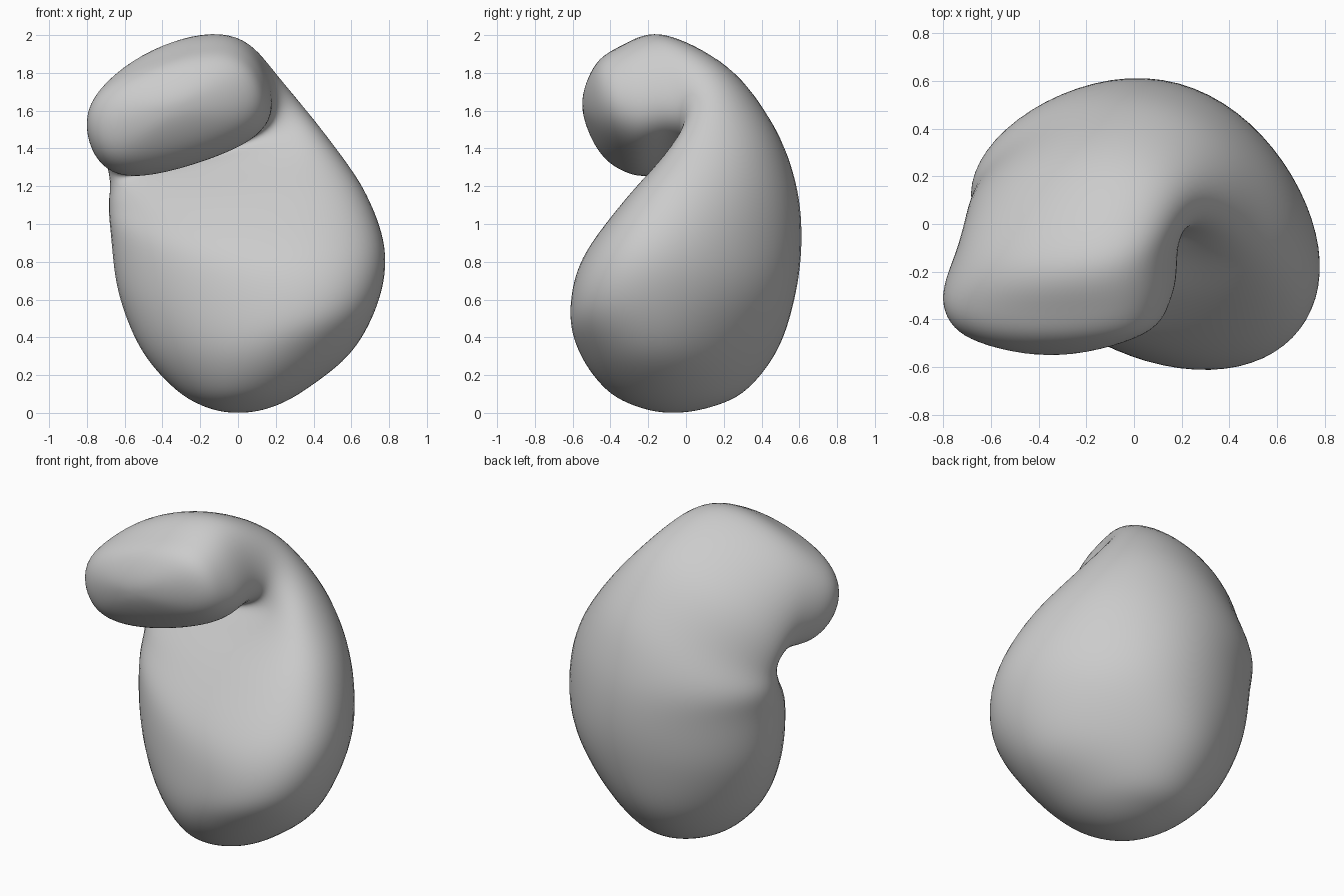
import bpy
import bmesh
from math import cos, sin, pi
from mathutils import Vector

SEGMENTS = 64     # points around each cross-section
STEPS = 8         # rings between neighbouring stations

if "Cube" in bpy.data.objects:
    bpy.data.objects.remove(bpy.data.objects["Cube"], do_unlink=True)


def make_material(name, colour):
    material = bpy.data.materials.new(name)
    material.use_nodes = True
    material.diffuse_color = colour
    shader = material.node_tree.nodes["Principled BSDF"]
    shader.inputs["Base Color"].default_value = colour
    shader.inputs["Roughness"].default_value = 0.6
    return material


def make_ring(left, right, front, back, square):
    """Smooth closed cross-section through four extreme points."""
    left, right, front, back = map(Vector, (left, right, front, back))
    centre = (left + right + front + back) / 4
    skew = (left + right - front - back) / 4
    width, depth = (right - left) / 2, (back - front) / 2
    ring = []
    for i in range(SEGMENTS):
        a = 2 * pi * i / SEGMENTS
        across = cos(a) + square * (cos(a) - cos(3 * a))
        along = sin(a) + square * (sin(a) + sin(3 * a))
        ring.append(centre + width * across + depth * along + skew * cos(2 * a))
    return ring


def half_turn(ring):
    """Mirror a ring through its pole so that the end cap rounds off."""
    half = SEGMENTS // 2
    return ring[half:] + ring[:half]


def spline(p, q, r, s, t):
    return (q * 2 + (r - p) * t + (p * 2 - q * 5 + r * 4 - s) * t ** 2
            + (q * 3 - p - r * 3 + s) * t ** 3) / 2


def loft(name, bottom, stations, tip, material):
    """Skin a closed body through the stations from one pole to the other."""
    rings = [make_ring(*station) for station in stations]
    rings = [[Vector(bottom)] * SEGMENTS] + rings + [[Vector(tip)] * SEGMENTS]
    rings = [half_turn(rings[1])] + rings + [half_turn(rings[-2])]

    bm = bmesh.new()
    skin = []
    for k in range(1, len(rings) - 2):
        for step in range(STEPS):
            points = zip(*rings[k - 1:k + 3])
            skin.append([bm.verts.new(spline(*p, step / STEPS)) for p in points])
    skin.append([bm.verts.new(p) for p in rings[-2]])
    for lower, upper in zip(skin, skin[1:]):
        for i in range(SEGMENTS):
            j = (i + 1) % SEGMENTS
            bm.faces.new((lower[i], lower[j], upper[j], upper[i]))
    bmesh.ops.remove_doubles(bm, verts=bm.verts, dist=0.0005)
    # Relax the ripples between stations
    for _ in range(6):
        bmesh.ops.smooth_vert(bm, verts=bm.verts, factor=0.5, use_axis_x=True,
                              use_axis_y=True, use_axis_z=True)
    bmesh.ops.recalc_face_normals(bm, faces=bm.faces)
    for face in bm.faces:
        face.smooth = True

    mesh = bpy.data.meshes.new(name)
    bm.to_mesh(mesh)
    bm.free()
    mesh.materials.append(material)
    obj = bpy.data.objects.new(name, mesh)
    bpy.context.collection.objects.link(obj)
    return obj


# Left, right, front and back extremes of each cross-section, then squareness
sack = [
    ((-.17, -.06, .03), (.18, -.08, .03), (0, -.25, .03), (0, .13, .03), 0),
    ((-.34, -.03, .13), (.37, -.1, .13), (.03, -.42, .12), (0, .32, .12), -.01),
    ((-.52, 0, .34), (.61, -.13, .33), (.1, -.56, .31), (.02, .49, .34), -.02),
    ((-.64, .04, .64), (.75, -.15, .61), (.2, -.61, .53), (.1, .58, .63), -.01),
    ((-.68, .08, .95), (.78, -.15, .88), (.16, -.54, .82), (.12, .61, .92), -.01),
]
# The upper part turns about the crease and curls over to the front
hood = [
    ((-.69, .13, 1.1), (.67, -.06, 1.18), (.06, -.31, 1.11), (.08, .58, 1.22), 0),
    ((-.68, .12, 1.22), (.47, .01, 1.44), (-.09, -.08, 1.31), (0, .47, 1.52), .01),
    ((-.7, .06, 1.34), (.27, .03, 1.64), (-.17, 0, 1.36), (-.17, .24, 1.8), .03),
    ((-.73, -.08, 1.42), (.18, -.08, 1.74), (-.19, -.1, 1.36), (-.33, -.14, 1.97), .04),
    ((-.79, -.3, 1.43), (.15, -.3, 1.73), (-.22, -.27, 1.32), (-.4, -.38, 1.88), .045),
    ((-.69, -.47, 1.47), (.05, -.46, 1.69), (-.28, -.44, 1.41), (-.37, -.5, 1.79), .03),
]

grey = make_material("plain_grey", (0.6, 0.6, 0.6, 1))
loft("curled_body", (0, -.07, 0), sack + hood, (-.33, -.55, 1.61), grey)
